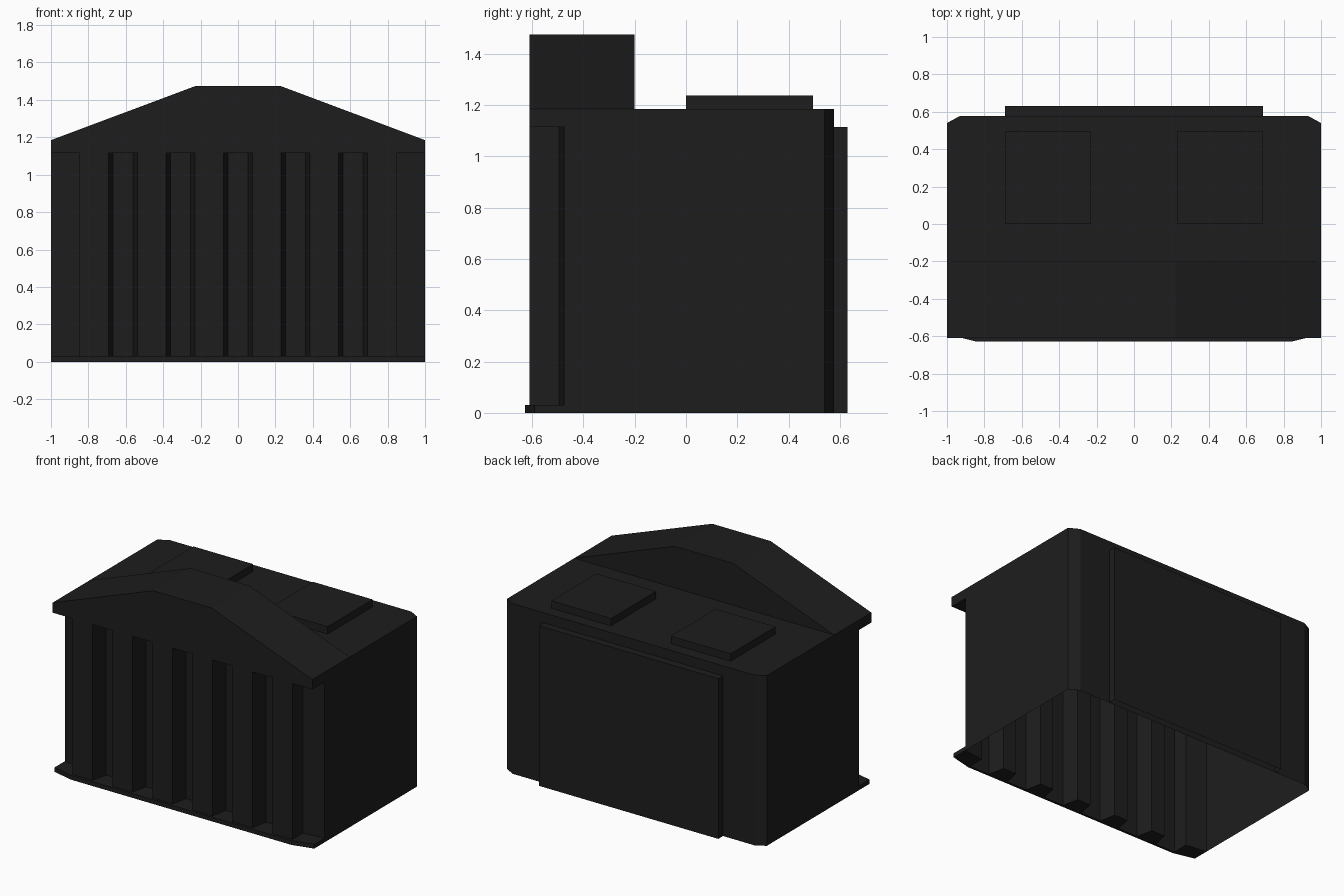
import bpy
import bmesh

cube = bpy.data.objects.get("Cube")
if cube:
    bpy.data.objects.remove(cube, do_unlink=True)

charcoal = bpy.data.materials.new("charcoal")
charcoal.use_nodes = True
colour = (0.0125, 0.0125, 0.0125, 1)
charcoal.diffuse_color = colour
charcoal.node_tree.nodes["Principled BSDF"].inputs["Base Color"].default_value = colour


def prism(name, outline, low, high, axis="z", bottom=True, top=True, sides=None, skip=()):
    """Extrude an outline (counter-clockwise seen from the high end's outside)."""
    bm = bmesh.new()

    def ring(level):
        if axis == "z":
            return [bm.verts.new((a, b, level)) for a, b in outline]
        return [bm.verts.new((a, level, b)) for a, b in outline]

    r0, r1 = ring(low), ring(high)
    n = len(outline)

    def face(verts):
        bm.faces.new(verts[::-1] if axis == "y" else verts)

    for i in range(n if sides is None else sides):
        if i in skip:
            continue
        j = (i + 1) % n
        face([r0[i], r0[j], r1[j], r1[i]])
    if bottom:
        face(r0[::-1])
    if top:
        face(r1)
    loose = [v for v in bm.verts if not v.link_faces]
    bmesh.ops.delete(bm, geom=loose, context="VERTS")
    mesh = bpy.data.meshes.new(name)
    bm.to_mesh(mesh)
    bm.free()
    mesh.materials.append(charcoal)
    obj = bpy.data.objects.new(name, mesh)
    bpy.context.collection.objects.link(obj)


def plate(name, outline, z):
    """Single flat sheet."""
    mesh = bpy.data.meshes.new(name)
    mesh.from_pydata([(x, y, z) for x, y in outline], [], [range(len(outline))])
    mesh.materials.append(charcoal)
    bpy.context.collection.objects.link(bpy.data.objects.new(name, mesh))


def rectangle(x0, x1, y0, y1):
    return [(x0, y0), (x1, y0), (x1, y1), (x0, y1)]


EAVE, ROOF = 1.115, 1.185
WALL_Y, FRONT_Y, GABLE_Y = -0.495, -0.61, -0.2
BAY = 2 / 13
FLARE = 0.024

# Zigzag front wall: six columns that flare towards the recessed bays
front = [(-1, -0.475)]
for i in range(6):
    left = -1 + BAY * (2 * i + 1)
    right = left + BAY
    flare_left = FLARE if i > 0 else 0
    flare_right = FLARE if i < 5 else 0
    front += [(left - flare_left, WALL_Y), (left, FRONT_Y),
              (right, FRONT_Y), (right + flare_right, WALL_Y)]
front.append((1, -0.475))

# Hollow wall shell, open underneath, with clipped rear corners
back = [(1, 0.54), (0.93, 0.578), (-0.93, 0.578), (-1, 0.54)]
prism("walls", front + back, 0, EAVE, bottom=False, top=False)

# Eave band, soffit over the bays and flat roof behind the gable
prism("eave_band", [(-1, FRONT_Y), (1, FRONT_Y)] + back, EAVE, ROOF, bottom=False, top=False)
plate("soffit", [(-1, FRONT_Y)] + front + [(1, FRONT_Y)], EAVE)
plate("flat_roof", [(-1, GABLE_Y), (1, GABLE_Y)] + back, ROOF)

# Gable along the front edge, open to the inside below
gable = [(-1, ROOF), (1, ROOF), (0.225, 1.475), (-0.225, 1.475)]
prism("gable", gable[::-1], FRONT_Y, GABLE_Y, axis="y", skip=(2,))

# Front step that fills the recesses between columns
nose = [(-1, -0.475), (-1, -0.59), (-0.85, -0.627), (0.85, -0.627), (1, -0.59)]
prism("front_step", nose + front[::-1][:-1], 0, 0.03, sides=5)

# Raised rear panel
prism("rear_panel", rectangle(-0.69, 0.69, 0.578, 0.63), 0, 1.115, bottom=False)

# Pair of low roof hatches
for side, x0, x1 in (("right", -0.69, -0.23), ("left", 0.23, 0.69)):
    prism(side + "_roof_hatch", rectangle(x0, x1, 0, 0.495), ROOF, 1.237, bottom=False)
